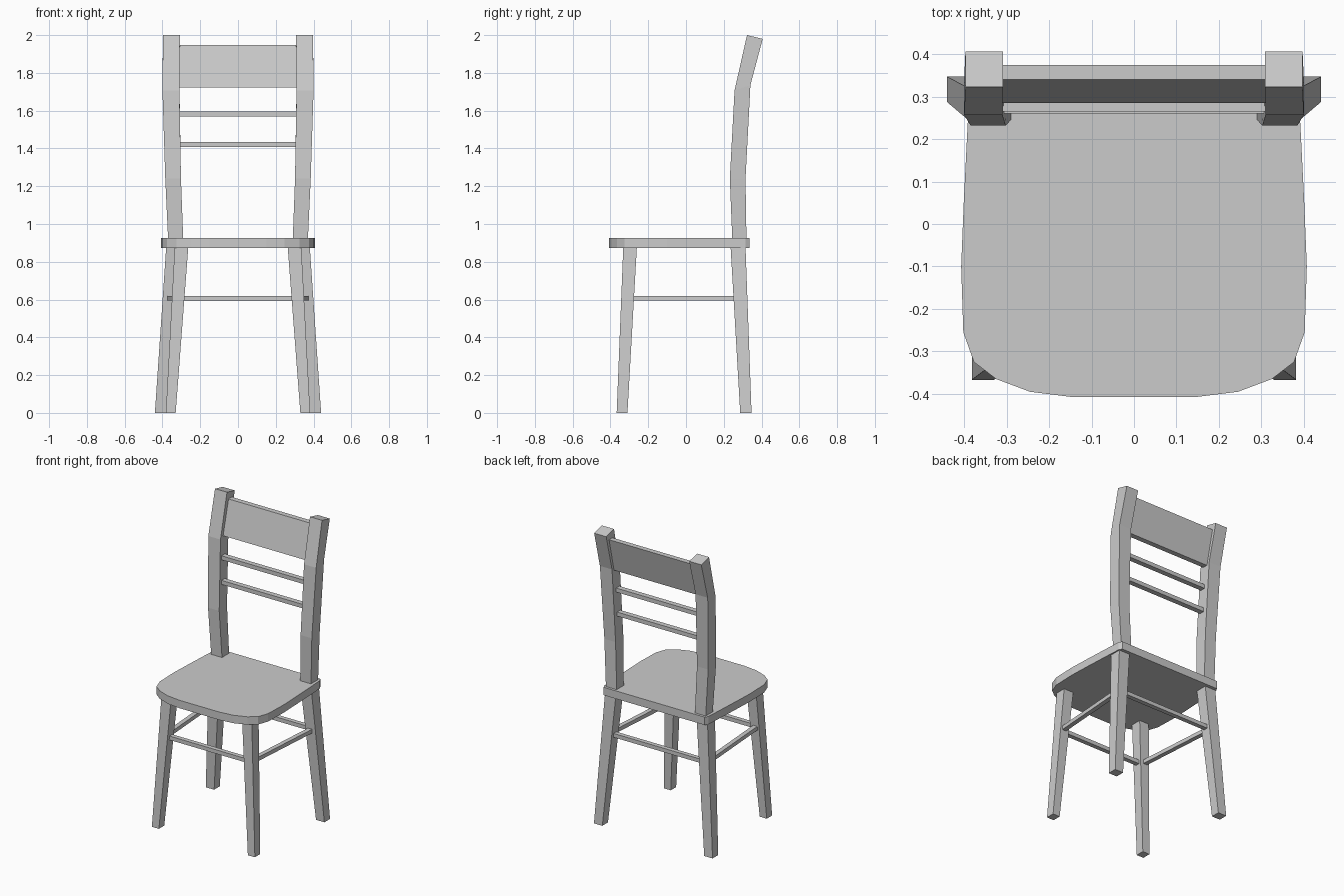
import bpy, bmesh
from mathutils import Vector

if "Cube" in bpy.data.objects:
    bpy.data.objects.remove(bpy.data.objects["Cube"])


def finish(name, bm):
    bmesh.ops.recalc_face_normals(bm, faces=bm.faces)
    mesh = bpy.data.meshes.new(name)
    bm.to_mesh(mesh)
    bm.free()
    obj = bpy.data.objects.new(name, mesh)
    bpy.context.collection.objects.link(obj)
    return obj


def loft(name, rings):
    """Capped skin through rings with equal point counts."""
    bm = bmesh.new()
    loops = [[bm.verts.new(p) for p in ring] for ring in rings]
    n = len(loops[0])
    for a, b in zip(loops, loops[1:]):
        for i in range(n):
            j = (i + 1) % n
            bm.faces.new((a[i], a[j], b[j], b[i]))
    bm.faces.new(loops[0][::-1])
    bm.faces.new(loops[-1])
    return finish(name, bm)


def post(name, sections):
    """Mirrored pair; section = outer x, inner x, front y, front z, back y, back z."""
    for side, s in (("left", -1), ("right", 1)):
        loft(f"{name}_{side}", [
            [(s * xo, yf, zf), (s * xi, yf, zf), (s * xi, yb, zb), (s * xo, yb, zb)]
            for xo, xi, yf, zf, yb, zb in sections])


def bar(name, a, b, width, height):
    """Straight horizontal rectangular bar from a to b."""
    a, b = Vector(a), Vector(b)
    w = (b - a).cross(Vector((0, 0, 1))).normalized() * width / 2
    h = Vector((0, 0, height / 2))
    loft(name, [[p - w - h, p + w - h, p + w + h, p - w + h] for p in (a, b)])


# Seat: rounded front, nearly square back
half = [(0.15, -0.407), (0.245, -0.395), (0.325, -0.365), (0.377, -0.325),
        (0.402, -0.255), (0.407, -0.10), (0.401, 0.05), (0.392, 0.23),
        (0.387, 0.315), (0.375, 0.337)]
outline = half + [(-x, y) for x, y in reversed(half)]
loft("seat", [[(x, y, z) for x, y in outline] for z in (0.873, 0.926)])

# Legs, splayed and tapered
post("front_leg", [(0.382, 0.33, -0.367, 0, -0.31, 0),
                   (0.335, 0.263, -0.332, 0.88, -0.26, 0.88)])
post("back_leg", [(0.44, 0.378, 0.287, 0, 0.347, 0),
                  (0.38, 0.30, 0.236, 0.88, 0.315, 0.88)])

# Bent back posts
post("back_post", [(0.37, 0.29, 0.245, 0.92, 0.32, 0.92),
                   (0.385, 0.302, 0.232, 1.24, 0.315, 1.24),
                   (0.40, 0.31, 0.257, 1.707, 0.341, 1.735),
                   (0.397, 0.308, 0.323, 2.0, 0.406, 1.98)])

# Wide leaning top rail
loft("top_rail", [[(x, 0.285, 1.722), (x, 0.32, 1.722), (x, 0.375, 1.948), (x, 0.34, 1.948)]
                  for x in (-0.315, 0.315)])

# Thin back slats
for name, y, z in (("upper_back_slat", 0.283, 1.582), ("lower_back_slat", 0.278, 1.42)):
    bar(name, (-0.315, y, z), (0.315, y, z), 0.035, 0.027)

# Stretchers between the legs
for name, x, y in (("front_stretcher", 0.31, -0.307), ("back_stretcher", 0.34, 0.29)):
    bar(name, (-x, y, 0.605), (x, y, 0.605), 0.03, 0.026)
for side, s in (("left", -1), ("right", 1)):
    bar(f"side_stretcher_{side}", (s * 0.32, -0.29, 0.607), (s * 0.36, 0.27, 0.607), 0.03, 0.026)
